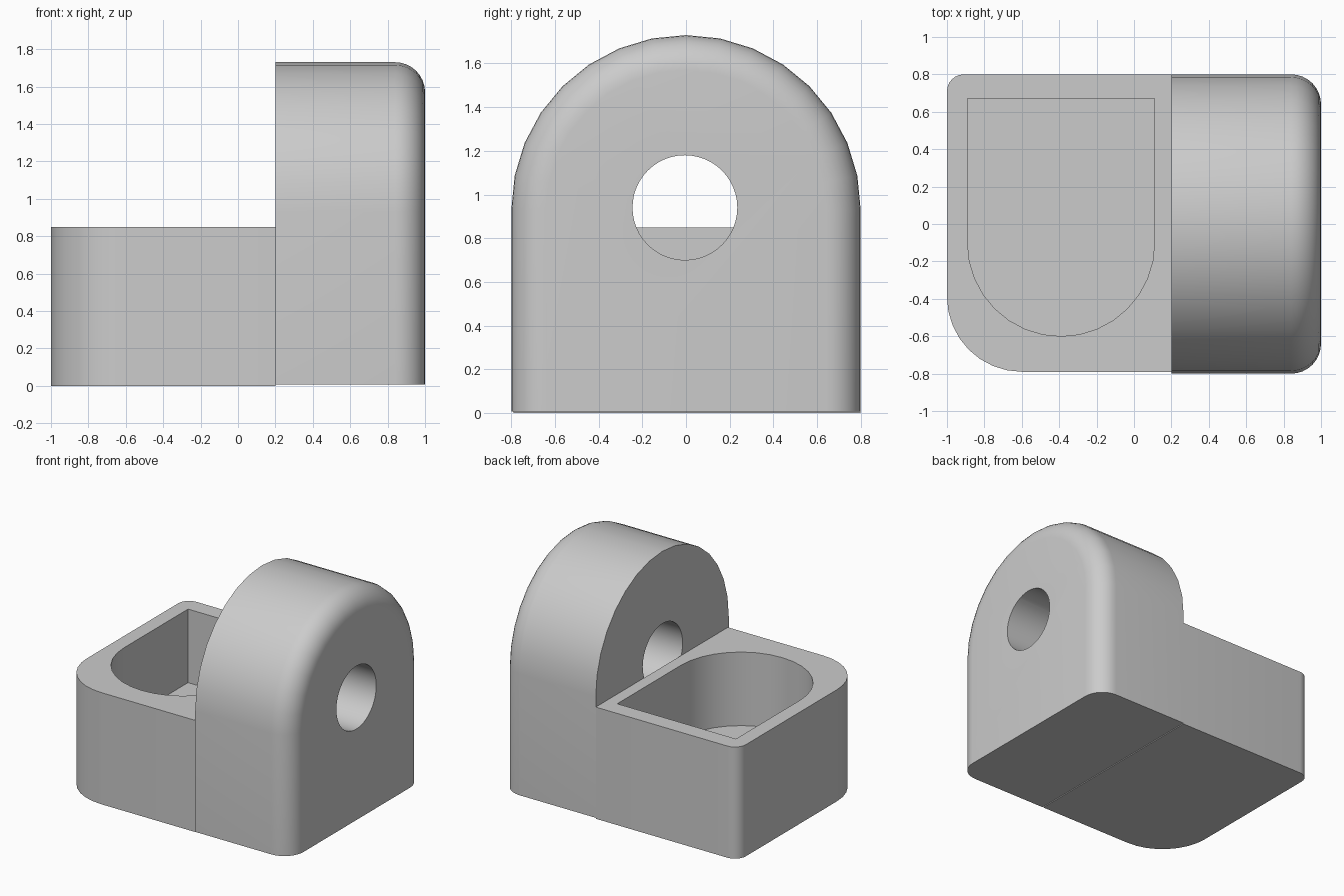
import bpy, bmesh
from math import sin, cos, pi, radians
from mathutils import Vector

cube = bpy.data.objects.get("Cube")
if cube:
    bpy.data.objects.remove(cube, do_unlink=True)

grey = bpy.data.materials.new("plain grey")
grey.use_nodes = True
colour = (0.6, 0.6, 0.6, 1)
grey.diffuse_color = colour
grey.node_tree.nodes["Principled BSDF"].inputs["Base Color"].default_value = colour


def arc(cx, cy, r, start, end, steps):
    """Points on an arc, angles in degrees."""
    angles = [radians(start + (end - start) * i / steps) for i in range(steps + 1)]
    return [(cx + r * cos(a), cy + r * sin(a)) for a in angles]


def loft(name, rings):
    """Closed solid through a list of matching rings of points."""
    bm = bmesh.new()
    loops = [[bm.verts.new(p) for p in ring] for ring in rings]
    n = len(loops[0])
    for a, b in zip(loops, loops[1:]):
        for i in range(n):
            j = (i + 1) % n
            bm.faces.new((a[i], a[j], b[j], b[i]))
    bm.faces.new(loops[0])
    bm.faces.new(loops[-1])
    bmesh.ops.recalc_face_normals(bm, faces=bm.faces)
    mesh = bpy.data.meshes.new(name)
    bm.to_mesh(mesh)
    bm.free()
    mesh.materials.append(grey)
    obj = bpy.data.objects.new(name, mesh)
    bpy.context.collection.objects.link(obj)
    return obj


def prism(name, outline, low, high):
    return loft(name, [[(x, y, z) for x, y in outline] for z in (low, high)])


def cut(obj, cutter):
    """Subtract the cutter, then discard it."""
    cutter.hide_render = True
    mod = obj.modifiers.new("cut", "BOOLEAN")
    mod.operation = "DIFFERENCE"
    mod.solver = "EXACT"
    mod.object = cutter
    bpy.context.view_layer.objects.active = obj
    bpy.ops.object.modifier_apply(modifier=mod.name)
    bpy.data.objects.remove(cutter, do_unlink=True)


def smooth(obj):
    bpy.ops.object.select_all(action="DESELECT")
    obj.select_set(True)
    bpy.context.view_layer.objects.active = obj
    bpy.ops.object.shade_smooth_by_angle(angle=radians(30))


# Tray block with one wide and one tight rounded corner
SEAM, FRONT, BACK = 0.2, -0.79, 0.8
outline = [(SEAM, FRONT), (SEAM, BACK)]
outline += arc(-0.91, BACK - 0.09, 0.09, 90, 180, 6)
outline += arc(-0.6, FRONT + 0.4, 0.4, 180, 270, 8)
tray = prism("tray_block", outline, 0, 0.85)

# Round-ended pocket in the tray
pocket = [(0.11, 0.67), (-0.89, 0.67)] + arc(-0.39, -0.1, 0.5, 180, 360, 16)
cut(tray, prism("pocket_cutter", pocket, 0.29, 1.2))
smooth(tray)

# Arched lug, its outer rim rounded by shrinking rings
CENTRE, RADIUS, FILLET, BOTTOM = 0.93, 0.8, 0.16, 0.007


def arch_ring(x, r):
    points = [(-r, BOTTOM), (r, BOTTOM)] + arc(0, CENTRE, r, 0, 180, 16)
    return [(x, y, z) for y, z in points]


rings = [arch_ring(SEAM, RADIUS)]
for i in range(9):
    a = pi / 2 * i / 8
    rings.append(arch_ring(1 - FILLET + FILLET * sin(a),
                           RADIUS - FILLET + FILLET * cos(a)))
lug = loft("arched_lug", rings)

# Pin hole straight through the lug
hole = arc(-0.005, 0.94, 0.24, 0, 352.5, 47)
cut(lug, loft("hole_cutter", [[(x, y, z) for y, z in hole] for x in (0, 1.2)]))
smooth(lug)
